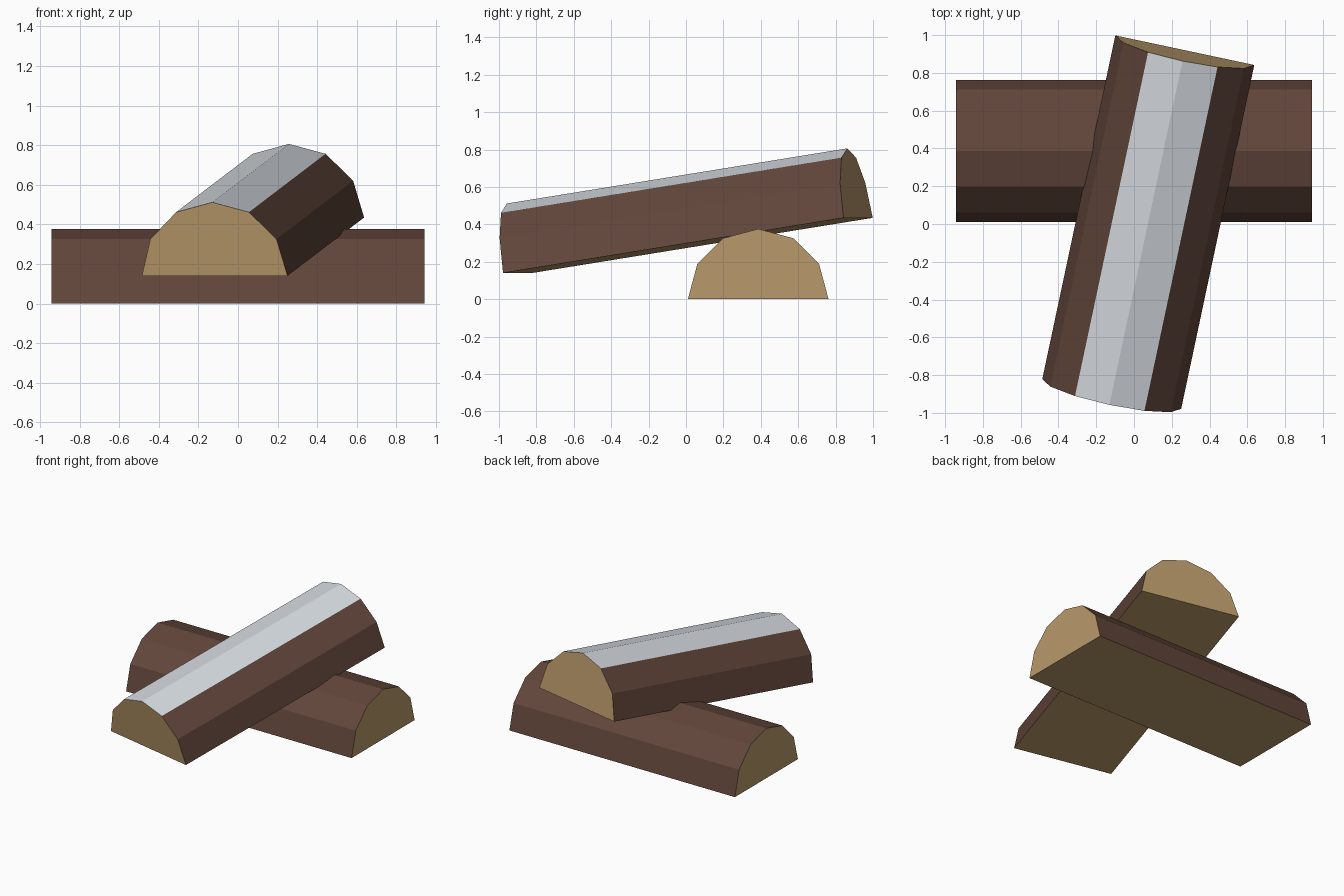
import bpy, bmesh, math
from mathutils import Matrix

if "Cube" in bpy.data.objects:
    bpy.data.objects.remove(bpy.data.objects["Cube"])

RADIUS, LENGTH, SIDES = 0.376, 1.884, 6


def material(name, rgb):
    mat = bpy.data.materials.new(name)
    mat.diffuse_color = (*rgb, 1)
    mat.use_nodes = True
    mat.node_tree.nodes["Principled BSDF"].inputs["Base Color"].default_value = mat.diffuse_color
    return mat


BARK = material("brown_bark", (0.122, 0.061, 0.043))
WOOD = material("tan_cut_wood", (0.485, 0.319, 0.145))
SNOW = material("pale_grey_top", (0.67, 0.71, 0.75))


def split_log(name, matrix, pale_top):
    """Half-round log along local x, flat cut side down."""
    bm = bmesh.new()
    angles = [math.pi * i / SIDES for i in range(SIDES + 1)]
    ring = [bm.verts.new((-LENGTH / 2, RADIUS * math.cos(a), RADIUS * math.sin(a)))
            for a in angles]
    end = bm.faces.new(ring)
    # sweep the half-round end along the log
    new = bmesh.ops.extrude_face_region(bm, geom=[end], use_keep_orig=True)["geom"]
    bmesh.ops.translate(bm, vec=(LENGTH, 0, 0),
                        verts=[v for v in new if isinstance(v, bmesh.types.BMVert)])
    bmesh.ops.recalc_face_normals(bm, faces=bm.faces)
    # cut wood on ends and underside, pale strip on the two top facets
    for f in bm.faces:
        n = f.normal
        if abs(n.x) > 0.9 or n.z < -0.9:
            f.material_index = 1
        elif pale_top and n.z > 0.9:
            f.material_index = 2
    mesh = bpy.data.meshes.new(name)
    bm.to_mesh(mesh)
    bm.free()
    for mat in (BARK, WOOD, SNOW):
        mesh.materials.append(mat)
    obj = bpy.data.objects.new(name, mesh)
    obj.matrix_world = matrix
    bpy.context.collection.objects.link(obj)


# lower log lies flat on the ground
split_log("lower_log", Matrix.Translation((0, 0.386, 0)), False)

# upper log leans across it
split_log("upper_log",
          Matrix.Translation((0.0755, 0.01, 0.2875))
          @ Matrix.Rotation(math.radians(78), 4, 'Z')
          @ Matrix.Rotation(math.radians(-9), 4, 'Y'), True)
